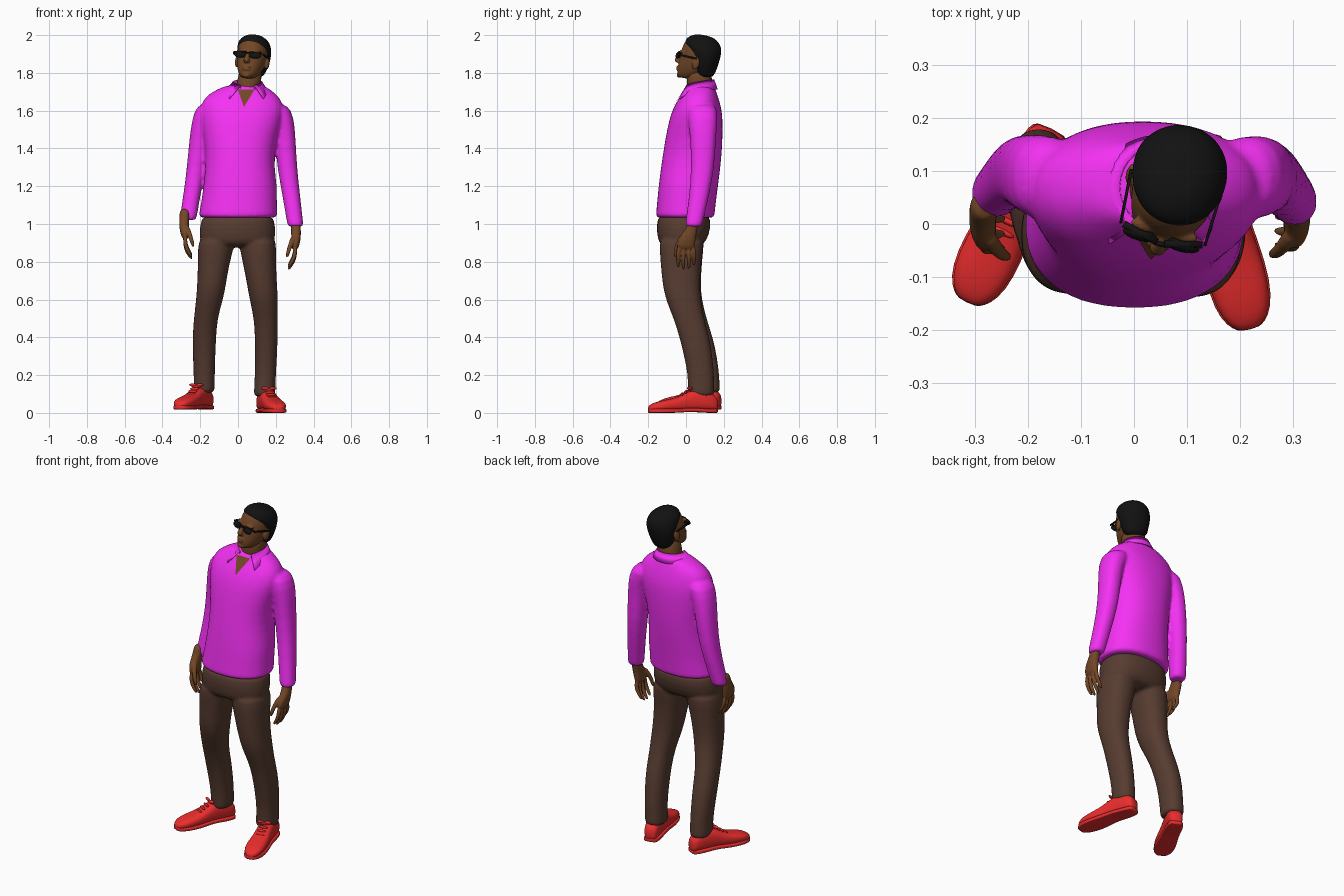
import bpy, bmesh
from math import sin, cos, pi, radians, copysign
from mathutils import Matrix, Vector, Euler


def material(name, rgb):
    m = bpy.data.materials.new(name)
    m.diffuse_color = (*rgb, 1)
    return m


MAGENTA = material("magenta_cloth", (0.91, 0.03, 0.9))
BROWN = material("brown_cloth", (0.095, 0.045, 0.03))
SKIN = material("skin", (0.17, 0.063, 0.02))
BLACK = material("black", (0.006, 0.006, 0.006))
RED = material("red_leather", (0.83, 0.026, 0.026))


def loft(bm, rings, n=20, e=0.88):
    """Closed tube through horizontal superellipse rings (x, y, z, rx, ry)."""
    rows = []
    for x, y, z, rx, ry in rings:
        row = []
        for i in range(n):
            c, s = cos(2 * pi * i / n), sin(2 * pi * i / n)
            row.append(bm.verts.new((x + rx * copysign(abs(c) ** e, c),
                                     y + ry * copysign(abs(s) ** e, s), z)))
        rows.append(row)
    for a, b in zip(rows, rows[1:]):
        for i in range(n):
            j = (i + 1) % n
            bm.faces.new((a[i], a[j], b[j], b[i]))
    bm.faces.new(rows[0])
    bm.faces.new(rows[-1])


def ball(bm, loc, size):
    bmesh.ops.create_uvsphere(bm, u_segments=16, v_segments=10, radius=1,
                              matrix=Matrix.Translation(loc) @ Matrix.Diagonal((*size, 1)))


def box(bm, loc, size, turn=0):
    bmesh.ops.create_cube(bm, size=1, matrix=Matrix.Translation(loc) @
                          Matrix.Rotation(radians(turn), 4, 'Z') @ Matrix.Diagonal((*size, 1)))


def finish(name, bm, mat, sub=0, voxel=0, matrix=None):
    bmesh.ops.recalc_face_normals(bm, faces=bm.faces)
    for f in bm.faces:
        f.smooth = True
    if matrix:
        bm.transform(matrix)
    me = bpy.data.meshes.new(name)
    bm.to_mesh(me)
    bm.free()
    me.materials.append(mat)
    ob = bpy.data.objects.new(name, me)
    bpy.context.collection.objects.link(ob)
    if sub:
        ob.modifiers.new("round", 'SUBSURF').levels = sub
        ob.modifiers[-1].render_levels = sub
    if voxel:
        r = ob.modifiers.new("merge", 'REMESH')
        r.mode, r.voxel_size, r.use_smooth_shade = 'VOXEL', voxel, True
        s = ob.modifiers.new("soften", 'SMOOTH')
        s.factor, s.iterations = 0.5, 4
    return ob


# Shirt: torso and both sleeves merged
bm = bmesh.new()
loft(bm, [(0, -.005, 1.03, .208, .155), (0, -.005, 1.04, .21, .156), (.006, .003, 1.12, .2, .156),
          (.012, .012, 1.2, .196, .158), (.01, .025, 1.3, .183, .158), (.01, .037, 1.4, .185, .155),
          (.015, .047, 1.5, .205, .148), (.022, .056, 1.58, .222, .138), (.022, .063, 1.64, .217, .118),
          (.022, .07, 1.68, .19, .098), (.03, .075, 1.715, .138, .08), (.04, .075, 1.74, .085, .07)], 28)
loft(bm, [(-.14, .085, 1.645, .075, .08), (-.183, .09, 1.56, .06, .08), (-.205, .1, 1.45, .053, .07),
          (-.22, .1, 1.3, .051, .062), (-.24, .085, 1.18, .046, .055), (-.264, .056, 1.03, .045, .046),
          (-.265, .055, 1.02, .044, .045)])
loft(bm, [(.185, .085, 1.645, .08, .08), (.236, .09, 1.56, .062, .08), (.25, .09, 1.45, .055, .068),
          (.26, .09, 1.3, .053, .062), (.282, .07, 1.15, .047, .053), (.304, .041, .995, .043, .046),
          (.305, .04, .985, .042, .045)])
shirt = finish("shirt", bm, MAGENTA, 1, .009)

# Trousers: hips and both legs merged
bm = bmesh.new()
loft(bm, [(0, -.01, 1.07, .195, .143), (-.003, -.012, .98, .2, .145), (-.003, -.02, .91, .203, .13),
          (-.005, -.025, .875, .17, .1)], 28)
loft(bm, [(.1, -.02, .95, .1, .125), (.107, -.025, .86, .097, .115), (.115, -.028, .78, .087, .107),
          (.127, -.025, .68, .08, .1), (.137, -.015, .6, .076, .094), (.147, .015, .5, .063, .081),
          (.15, .045, .4, .061, .08), (.148, .065, .3, .059, .076), (.145, .08, .2, .056, .07),
          (.14, .08, .1, .057, .07), (.14, .08, .085, .056, .07)])
loft(bm, [(-.105, -.02, .95, .1, .125), (-.12, -.02, .86, .095, .112), (-.13, -.02, .78, .083, .105),
          (-.14, -.02, .68, .077, .098), (-.15, -.005, .6, .072, .09), (-.172, .03, .5, .063, .079),
          (-.178, .065, .4, .063, .078), (-.18, .09, .3, .06, .075), (-.178, .105, .2, .056, .072),
          (-.18, .11, .12, .056, .071), (-.18, .11, .105, .055, .07)])
finish("trousers", bm, BROWN, 1, .009)


# Shoes: upper lofted heel to toe, flat sole, laces
def shoe(side, heel, turn, length):
    place = Matrix.Translation(heel) @ Matrix.Rotation(radians(turn), 4, 'Z')
    swap = Matrix(((1, 0, 0, 0), (0, 0, -1, 0), (0, 1, 0, 0), (0, 0, 0, 1)))
    k = length / .37
    prof = [(0, .026, .07), (.012, .038, .09), (.06, .045, .125), (.12, .046, .125), (.17, .047, .105),
            (.22, .053, .078), (.29, .057, .066), (.34, .046, .052), (.362, .028, .04), (.37, .014, .03)]
    bm = bmesh.new()
    loft(bm, [(0, .006 + h / 2, s * k, w, h / 2 - .004) for s, w, h in prof], e=.75)
    finish(side + "_shoe_upper", bm, RED, 1, matrix=place @ swap)
    bm = bmesh.new()
    loft(bm, [(0, .011 + (.005 if .1 < s < .2 else 0), s * k, w + .003, .011) for s, w, h in prof], e=.35)
    finish(side + "_shoe_sole", bm, RED, 1, matrix=place @ swap)
    bm = bmesh.new()
    for i in range(4):
        ball(bm, (0, -.15 - .022 * i, .122 - .013 * i), (.026, .006, .008))
    for sx in (-1, 1):
        ball(bm, (sx * .02, -.15, .13), (.022, .008, .008))
    finish(side + "_laces", bm, RED, matrix=place)


shoe("right", (.128, .165, 0), 14, .375)
shoe("left", (-.155, .18, .018), -26, .365)


# Hands: palm, four curled fingers and a thumb
def hand(name, matrix):
    bm = bmesh.new()
    loft(bm, [(.304, .04, 1.03, .028, .03), (.306, .033, .98, .026, .03), (.308, .012, .94, .026, .042),
              (.305, 0, .9, .024, .049), (.3, 0, .862, .017, .047)])
    for y, d in ((-.036, .012), (-.012, 0), (.013, .003), (.037, .022)):
        loft(bm, [(.302, y, .885, .012, .012), (.302, y * 1.15, .835 + d * .5, .012, .0115),
                  (.293, y * 1.2, .8 + d, .0115, .011), (.275, y * 1.15, .77 + d, .01, .01),
                  (.267, y * 1.1, .757 + d, .006, .006)], 10)
    loft(bm, [(.298, -.015, .945, .016, .018), (.28, -.045, .895, .014, .014),
              (.265, -.057, .85, .012, .011), (.258, -.056, .82, .007, .007)], 10)
    finish(name, bm, SKIN, 1, .0045, matrix)


hand("right_hand", Matrix.Identity(4))
hand("left_hand", Matrix.Translation((.022, -.005, .055)) @ Matrix.Diagonal((-1, 1, 1, 1)))

# Head, built upright then turned, tipped back and leaned
HEAD = Matrix.Translation((.075, .065, 1.876)) @ Matrix.Rotation(radians(-15), 4, 'Z') @ \
    Matrix.Rotation(radians(4), 4, 'Y') @ Matrix.Rotation(radians(-12), 4, 'X')
bm = bmesh.new()
loft(bm, [(0, -.055, -.118, .028, .025), (0, -.05, -.106, .044, .046), (0, -.025, -.075, .063, .075),
          (0, -.008, -.03, .076, .09), (0, 0, .02, .081, .098), (0, .005, .06, .081, .098),
          (0, .005, .095, .066, .082), (0, .005, .115, .035, .045)], 24, .95)
loft(bm, [(0, -.094, .015, .01, .012), (0, -.106, -.015, .012, .014), (0, -.113, -.034, .018, .017),
          (0, -.1, -.047, .016, .014)], 12)
ball(bm, (0, -.097, -.066), (.026, .011, .006))
ball(bm, (0, -.096, -.078), (.023, .011, .007))
ball(bm, (0, -.083, -.106), (.024, .016, .016))
for sx in (-1, 1):
    ball(bm, (sx * .083, .012, -.018), (.011, .021, .034))
    ball(bm, (sx * .036, -.085, .022), (.032, .013, .009))
finish("head", bm, SKIN, 1, .0045, HEAD)

bm = bmesh.new()
loft(bm, [(.04, .08, 1.6, .08, .06), (.05, .075, 1.7, .067, .067), (.06, .068, 1.76, .063, .068),
          (.07, .075, 1.84, .062, .065)])
finish("neck", bm, SKIN, 1)

# Short hair cap
bm = bmesh.new()
loft(bm, [(0, .055, -.09, .05, .035), (0, .05, -.055, .071, .055), (0, .045, 0, .086, .067),
          (0, .029, .04, .091, .086), (0, .013, .068, .09, .102), (0, .009, .1, .077, .09),
          (0, .01, .122, .045, .055), (0, .01, .127, .02, .025)], 24, .95)
finish("hair", bm, BLACK, 2, matrix=HEAD)

# Sunglasses: two lenses, bridge, side arms
bm = bmesh.new()
for sx in (-1, 1):
    ball(bm, (sx * .041, -.1, -.001), (.034, .012, .018))
    box(bm, (sx * .042, -.1, .012), (.072, .012, .008), sx * 14)
    box(bm, (sx * .085, -.038, .008), (.005, .105, .009), sx * -3)
box(bm, (0, -.11, .009), (.024, .008, .007))
finish("sunglasses", bm, BLACK, matrix=HEAD)

# Open shirt collar folded round the neck, ending in two points
bm = bmesh.new()
rows = []
for i in range(25):
    t = -1 + i / 12
    a, b = t * radians(152), t * radians(137)
    s = abs(t) ** 5
    top = Vector((.05 + .078 * sin(a), .07 + .08 * cos(a), 1.762 - .03 * abs(t) ** 2))
    low = Vector((.045 + .108 * (1 + .22 * s) * sin(b), .065 + .1 * (1 + .38 * s) * cos(b),
                  1.712 - .05 * s))
    rows.append([bm.verts.new(p) for p in (top - Vector((0, 0, .04)), top, low)])
for p, q in zip(rows, rows[1:]):
    for k in range(2):
        bm.faces.new((p[k], q[k], q[k + 1], p[k + 1]))
collar = finish("collar", bm, MAGENTA)
thick = collar.modifiers.new("thickness", 'SOLIDIFY')
thick.thickness, thick.offset = .006, 0

# Skin showing in the open neck, laid on the shirt front
bm = bmesh.new()
bm.faces.new([bm.verts.new(p) for p in ((-.002, -.03, 1.725), (.032, -.09, 1.63), (.09, -.03, 1.725))])
bmesh.ops.subdivide_edges(bm, edges=bm.edges[:], cuts=10, use_grid_fill=True)
chest = finish("open_neck", bm, SKIN)
wrap = chest.modifiers.new("lay_on", 'SHRINKWRAP')
wrap.target, wrap.offset, wrap.wrap_mode = shirt, .004, 'ABOVE_SURFACE'
